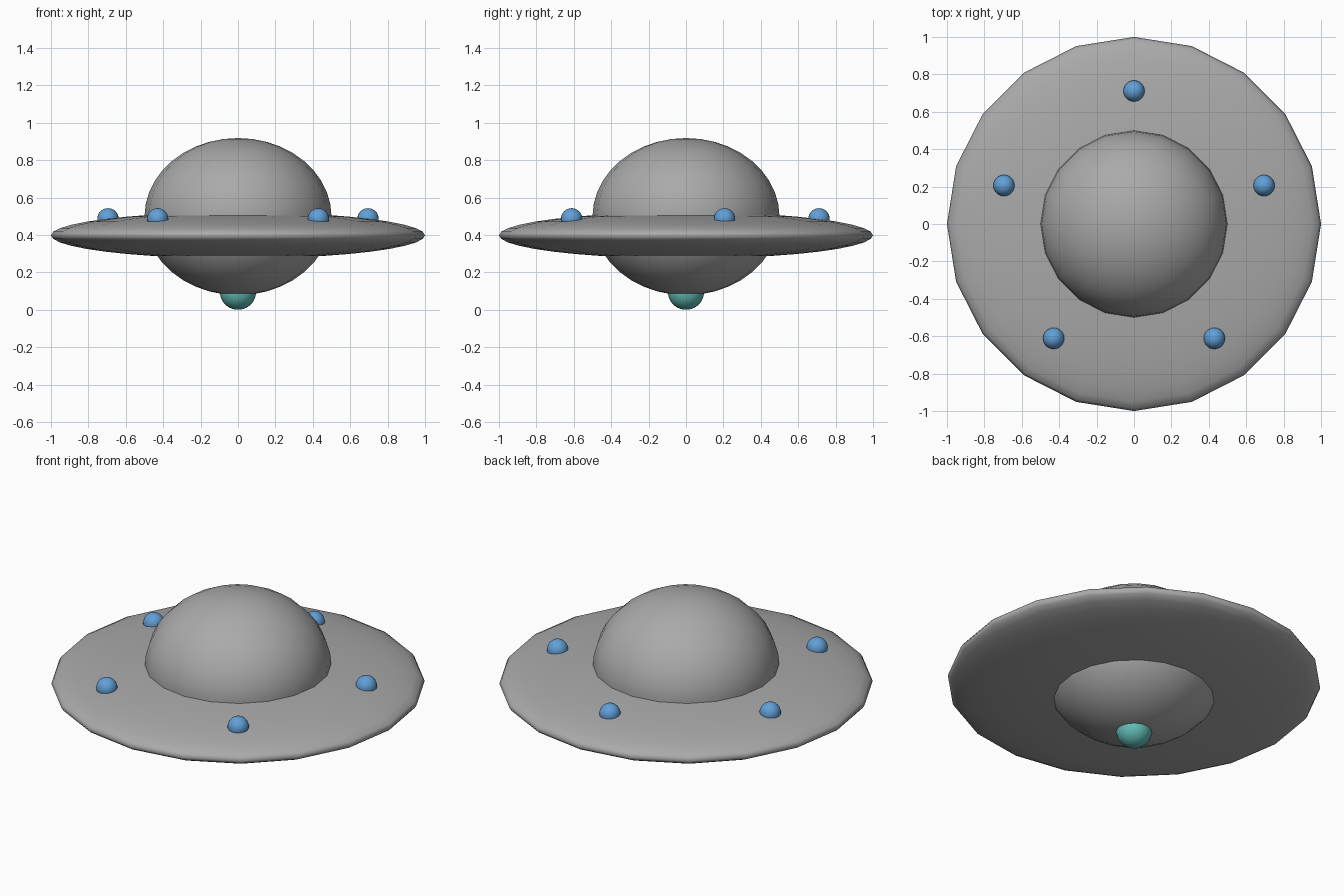
import bpy
from math import sin, cos, tau

cube = bpy.data.objects.get("Cube")
if cube:
    bpy.data.objects.remove(cube, do_unlink=True)


def material(name, rgb):
    mat = bpy.data.materials.new(name)
    mat.use_nodes = True
    colour = (*rgb, 1.0)
    mat.diffuse_color = colour
    mat.node_tree.nodes["Principled BSDF"].inputs["Base Color"].default_value = colour
    return mat


grey = material("hull grey", (0.40, 0.40, 0.40))
blue = material("light blue", (0.12, 0.35, 0.68))
teal = material("beam teal", (0.12, 0.50, 0.47))


def ellipsoid(name, mat, centre, radius, height):
    """Smooth sphere with its own half height."""
    bpy.ops.mesh.primitive_uv_sphere_add(segments=20, ring_count=20, radius=1, location=centre)
    obj = bpy.context.object
    obj.name = name
    obj.scale = (radius, radius, height)
    bpy.ops.object.transform_apply(location=False, rotation=False, scale=True)
    bpy.ops.object.shade_smooth()
    obj.data.materials.append(mat)
    return obj


# Hull: flat saucer and central cabin
ellipsoid("saucer_disc", grey, (0, 0, 0.398), 1.0, 0.124)
ellipsoid("cabin_dome", grey, (0, 0, 0.498), 0.5, 0.42)

# Emitter under the cabin
ellipsoid("bottom_emitter", teal, (0, 0, 0.097), 0.097, 0.097)

# Ring of five lights, the first at the back
for i in range(5):
    a = tau * (i / 5 + 0.25)
    ellipsoid(f"rim_light_{i + 1}", blue,
              (0.731 * cos(a), 0.731 * sin(a) - 0.02, 0.486), 0.057, 0.057)
